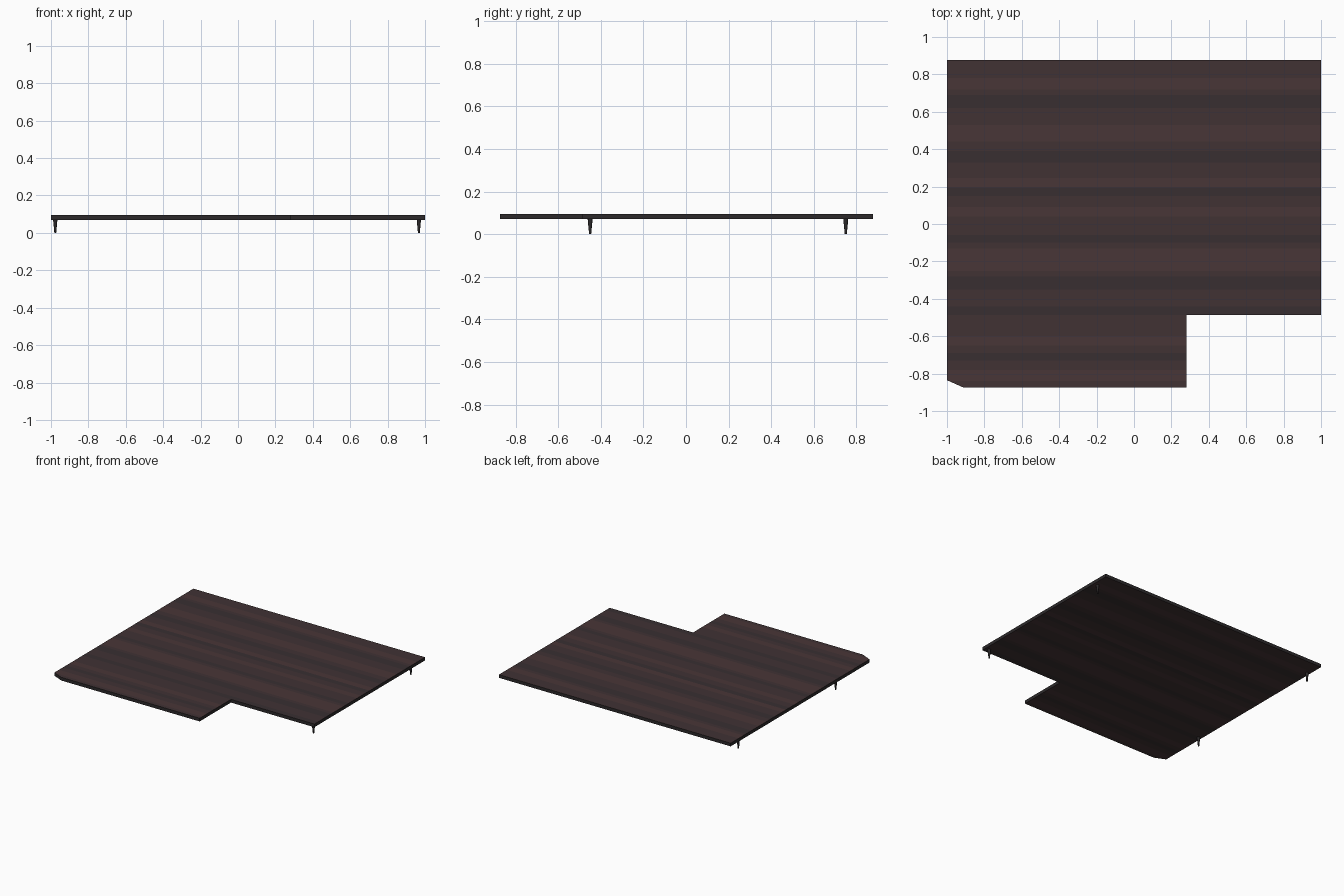
import bpy, bmesh
from mathutils import Vector

if "Cube" in bpy.data.objects:
    bpy.data.objects.remove(bpy.data.objects["Cube"])

Z0, Z1 = 0.07, 0.095


def material(name, rgb):
    m = bpy.data.materials.new(name)
    m.diffuse_color = (*rgb, 1)
    m.use_nodes = True
    m.node_tree.nodes["Principled BSDF"].inputs["Base Color"].default_value = m.diffuse_color
    return m


light = material("wood_light", (0.066, 0.037, 0.038))
mid = material("wood_mid", (0.052, 0.032, 0.034))
dark = material("wood_dark", (0.040, 0.028, 0.031))
edge = material("edge_dark", (0.025, 0.022, 0.023))

# Panel: notched outline with one clipped corner, extruded to thickness
outline = [(-1, 0.878), (-1, -0.835), (-0.915, -0.873), (0.28, -0.873),
           (0.28, -0.487), (1, -0.487), (1, 0.878)]
bm = bmesh.new()
base = bm.faces.new([bm.verts.new((x, y, Z0)) for x, y in outline])
ext = bmesh.ops.extrude_face_region(bm, geom=[base], use_keep_orig=True)
bmesh.ops.translate(bm, vec=(0, 0, Z1 - Z0),
                    verts=[v for v in ext["geom"] if isinstance(v, bmesh.types.BMVert)])

# Wood grain bands running along x: (upper y, lower y, material slot)
bands = [(0.78, 0.72, 0), (0.69, 0.62, 2), (0.53, 0.44, 0), (0.39, 0.33, 2),
         (0.245, 0.195, 0), (0.195, 0.15, 2), (0.09, 0.04, 0), (-0.06, -0.1, 2),
         (-0.13, -0.25, 0), (-0.28, -0.35, 2), (-0.44, -0.487, 2),
         (-0.60, -0.65, 0), (-0.69, -0.73, 2), (-0.78, -0.84, 0)]
for y in sorted({v for b in bands for v in b[:2]}):
    bmesh.ops.bisect_plane(bm, geom=bm.verts[:] + bm.edges[:] + bm.faces[:],
                           dist=1e-5, plane_co=(0, y, 0), plane_no=(0, 1, 0))
bmesh.ops.recalc_face_normals(bm, faces=bm.faces[:])
for f in bm.faces:
    if abs(f.normal.z) < 0.5:
        f.material_index = 3
        continue
    y = f.calc_center_median().y
    f.material_index = next((s for hi, lo, s in bands if lo < y < hi), 1)
mesh = bpy.data.meshes.new("panel")
bm.to_mesh(mesh)
bm.free()
for m in (light, mid, dark, edge):
    mesh.materials.append(m)
bpy.context.collection.objects.link(bpy.data.objects.new("panel", mesh))

# Four small tapered legs near the side edges
for side, x in (("left", -0.977), ("right", 0.967)):
    for end, y in (("front", -0.45), ("back", 0.75)):
        bpy.ops.mesh.primitive_cone_add(vertices=16, radius1=0.005, radius2=0.0115,
                                        depth=Z0, location=Vector((x, y, Z0 / 2)))
        leg = bpy.context.object
        leg.name = f"{end}_{side}_leg"
        leg.data.materials.append(edge)
        bpy.ops.object.shade_smooth_by_angle()
